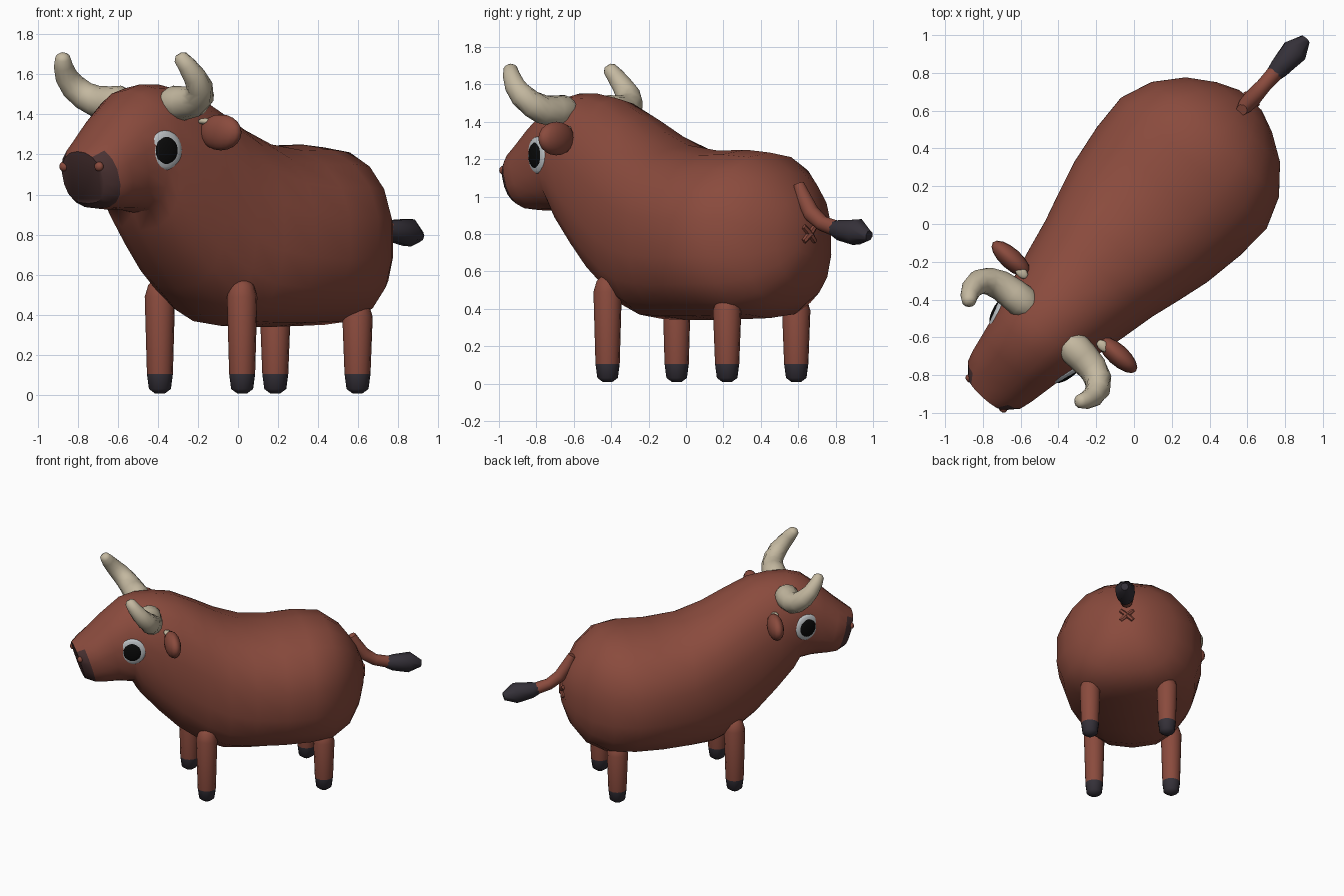
import bpy
import bmesh
from math import cos, sin, pi, radians
from mathutils import Matrix, Vector

cube = bpy.data.objects.get("Cube")
if cube:
    bpy.data.objects.remove(cube, do_unlink=True)


def make_mat(name, rgb):
    m = bpy.data.materials.new(name)
    m.use_nodes = True
    col = (*rgb, 1)
    m.diffuse_color = col
    m.node_tree.nodes["Principled BSDF"].inputs["Base Color"].default_value = col
    return m


HIDE = make_mat("red_brown_hide", (0.255, 0.07, 0.047))
HOOF = make_mat("dark_hoof", (0.035, 0.03, 0.04))
MUZZLE = make_mat("dark_muzzle", (0.07, 0.032, 0.032))
HORN = make_mat("bone_horn", (0.55, 0.48, 0.35))
WHITE = make_mat("eye_white", (0.52, 0.55, 0.57))
BLACK = make_mat("eye_black", (0.003, 0.003, 0.003))

# The animal is built along local x (nose at -x), then turned to stand diagonally
PLACE = Matrix.Translation((0.015, -0.013, 0)) @ Matrix.Rotation(radians(48), 4, 'Z')


def finish(name, bm, mats, angle=50):
    bmesh.ops.recalc_face_normals(bm, faces=bm.faces[:])
    me = bpy.data.meshes.new(name)
    bm.to_mesh(me)
    bm.free()
    for m in mats:
        me.materials.append(m)
    ob = bpy.data.objects.new(name, me)
    bpy.context.collection.objects.link(ob)
    ob.matrix_world = PLACE
    bpy.ops.object.select_all(action='DESELECT')
    ob.select_set(True)
    bpy.context.view_layer.objects.active = ob
    bpy.ops.object.shade_smooth_by_angle(angle=radians(angle))
    return ob


def skin(bm, rings):
    """Bridge equal rings of points and cap both ends."""
    loops = [[bm.verts.new(p) for p in ring] for ring in rings]
    n = len(loops[0])
    for a, b in zip(loops, loops[1:]):
        for i in range(n):
            j = (i + 1) % n
            bm.faces.new((a[i], a[j], b[j], b[i]))
    bm.faces.new(loops[0])
    bm.faces.new(loops[-1])


def tube(name, path, mats, sides=10, rule=None):
    """Round tube through (x, y, z, radius) points."""
    pts = [Vector(p[:3]) for p in path]
    rings = []
    for i, p in enumerate(pts):
        t = (pts[min(i + 1, len(pts) - 1)] - pts[max(i - 1, 0)]).normalized()
        a = (Vector((1, 0.3, 0)) - t * t.dot(Vector((1, 0.3, 0)))).normalized()
        b = t.cross(a)
        rings.append([p + path[i][3] * (a * cos(2 * pi * k / sides) + b * sin(2 * pi * k / sides))
                      for k in range(sides)])
    bm = bmesh.new()
    skin(bm, rings)
    if rule:
        for f in bm.faces:
            f.material_index = int(rule(f.calc_center_median()))
    return finish(name, bm, mats)


def ball(name, center, size, mat, turn=0):
    bm = bmesh.new()
    bmesh.ops.create_uvsphere(bm, u_segments=16, v_segments=10, radius=1,
                              matrix=Matrix.Translation(center) @ Matrix.Rotation(turn, 4, 'Z')
                              @ Matrix.Diagonal((*size, 1)))
    return finish(name, bm, [mat])


# Head, neck and body: one loft of (x, bottom, top, half width, forward lean)
stations = [
    (-1.18, 0.955, 1.215, 0.135, 0.3), (-1.12, 0.93, 1.255, 0.19, 0.3),
    (-1.05, 0.925, 1.31, 0.21, 0.28),
    (-0.95, 0.925, 1.41, 0.23, 0.2), (-0.83, 0.91, 1.52, 0.255, 0.1),
    (-0.75, 0.82, 1.55, 0.28, 0), (-0.62, 0.67, 1.55, 0.31, 0),
    (-0.48, 0.53, 1.525, 0.345, 0), (-0.30, 0.40, 1.435, 0.385, 0),
    (-0.15, 0.345, 1.35, 0.43, 0), (0.03, 0.34, 1.275, 0.48, 0),
    (0.25, 0.34, 1.245, 0.515, 0), (0.45, 0.345, 1.25, 0.525, 0),
    (0.62, 0.35, 1.235, 0.46, 0), (0.76, 0.42, 1.135, 0.34, 0),
    (0.85, 0.54, 1.01, 0.2, 0), (0.9, 0.68, 0.88, 0.08, 0),
]


def rounded(c, power):
    return (abs(c) ** power) * (1 if c > 0 else -1)


rings = []
for x, low, top, w, lean in stations:
    mid, h = (low + top) / 2, (top - low) / 2
    ring = []
    for k in range(18):
        a = 2 * pi * (k + 0.5) / 18
        power = 0.92 if sin(a) > 0 else 0.78  # fuller underside
        z = h * rounded(sin(a), power)
        ring.append((x - lean * z, w * rounded(cos(a), power), mid + z))
    rings.append(ring)
bm = bmesh.new()
skin(bm, rings)
# Dark muzzle: the nose end and the bevel around it, except the bridge
for f in bm.faces:
    c = f.calc_center_median()
    f.material_index = int(c.x + 0.3 * (c.z - 1.09) < -1.13 and c.z < 1.215)
finish("body", bm, [HIDE, MUZZLE])

# Paired parts
for side, s in (("left", 1), ("right", -1)):
    for part, x, top in (("front", -0.298, 0.58), ("rear", 0.562, 0.48)):
        y = s * 0.276
        tube(f"{part}_{side}_leg",
             [(x, y, 0.008, 0.025), (x, y, 0.03, 0.055), (x, y, 0.105, 0.065),
              (x, y, top - 0.09, 0.076), (x, y, top - 0.03, 0.058), (x, y, top, 0.025)],
             [HIDE, HOOF], 12, lambda c: c.z < 0.1)
    tube(f"{side}_horn",
         [(-0.70, s * 0.14, 1.45, 0.07), (-0.70, s * 0.18, 1.455, 0.088),
          (-0.705, s * 0.25, 1.455, 0.085), (-0.715, s * 0.33, 1.465, 0.079),
          (-0.74, s * 0.39, 1.495, 0.073), (-0.78, s * 0.425, 1.54, 0.066),
          (-0.825, s * 0.43, 1.59, 0.057), (-0.865, s * 0.415, 1.645, 0.047),
          (-0.89, s * 0.395, 1.685, 0.037), (-0.897, s * 0.388, 1.7, 0.018)], [HORN], 12)
    ball(f"{side}_ear", (-0.573, s * 0.38, 1.31), (0.056, 0.13, 0.09), HIDE)
    ball(f"{side}_ear_root", (-0.59, s * 0.29, 1.365), (0.026, 0.04, 0.016), HORN)
    # Eye discs face outward and slightly forward
    turn = s * radians(18)
    ball(f"{side}_eye_white", (-0.835, s * 0.24, 1.22), (0.1, 0.026, 0.1), WHITE, turn)
    ball(f"{side}_pupil", (-0.839, s * 0.252, 1.22), (0.068, 0.02, 0.071), BLACK, turn)
    ball(f"{side}_nostril", (-1.19, s * 0.118, 1.14), (0.02, 0.025, 0.024), HIDE)

# Tail with dark tuft
tube("tail", [(0.83, 0, 1.065, 0.03), (0.86, 0, 1.0, 0.042), (0.92, 0, 0.91, 0.046),
              (1.0, 0, 0.855, 0.042), (1.11, 0, 0.825, 0.044)], [HIDE])
tube("tail_tuft", [(1.085, 0, 0.83, 0.044), (1.13, 0, 0.82, 0.058), (1.25, 0, 0.81, 0.074),
                   (1.335, 0, 0.79, 0.028)], [HOOF], 8)

# Small crossed folds under the tail
for i, s in enumerate((1, -1)):
    tube(f"rear_fold_{i + 1}", [(0.905, -s * 0.045, 0.76, 0.014), (0.91, 0, 0.80, 0.018),
                                (0.905, s * 0.045, 0.84, 0.014)], [HIDE], 6)
